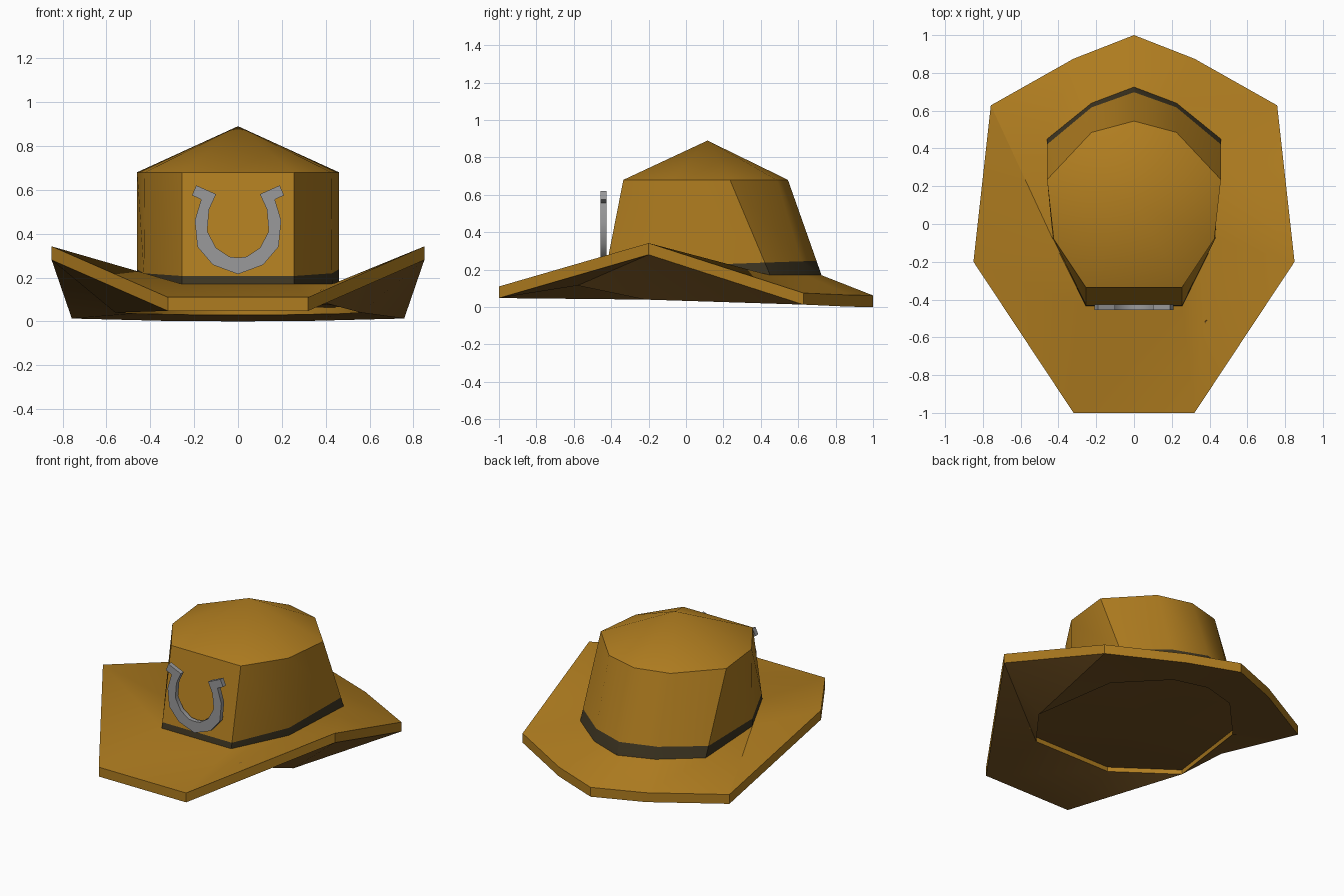
import bpy, bmesh, math

if "Cube" in bpy.data.objects:
    bpy.data.objects.remove(bpy.data.objects["Cube"])


def material(name, rgb):
    m = bpy.data.materials.new(name)
    m.diffuse_color = (*rgb, 1)
    m.use_nodes = True
    m.node_tree.nodes["Principled BSDF"].inputs["Base Color"].default_value = m.diffuse_color
    return m


tan = material("tan leather", (0.43, 0.203, 0.014))
dark = material("dark band", (0.048, 0.036, 0.016))
under = material("brown underside", (0.175, 0.085, 0.016))
steel = material("grey metal", (0.32, 0.32, 0.325))


def ring(half):
    """Nine-sided loop: back centre point, right side to the front, mirrored left side."""
    return half + [(-x, y, z) for x, y, z in reversed(half[1:])]


def bridge(bm, a, b, mat=0, split=None):
    """Join two loops with quads, or with triangles turning one way round."""
    n = len(a)
    for i in range(n):
        j = (i + 1) % n
        if split is None:
            faces = [(a[i], a[j], b[j], b[i])]
        elif split == 'forward':
            faces = [(a[i], a[j], b[i]), (a[j], b[j], b[i])]
        else:
            faces = [(a[i], a[j], b[j]), (a[i], b[j], b[i])]
        for f in faces:
            bm.faces.new(f).material_index = mat


def finish(bm, name, mats):
    bmesh.ops.recalc_face_normals(bm, faces=bm.faces)
    me = bpy.data.meshes.new(name)
    bm.to_mesh(me)
    bm.free()
    ob = bpy.data.objects.new(name, me)
    bpy.context.collection.objects.link(ob)
    for m in mats:
        me.materials.append(m)
    bpy.ops.object.select_all(action='DESELECT')
    ob.select_set(True)
    bpy.context.view_layer.objects.active = ob
    bpy.ops.object.shade_smooth_by_angle(angle=math.radians(35))
    return ob


# Key outlines
outer = ring([(0, 1, 0), (.32, .875, .002), (.758, .628, .013), (.85, -.2, .28), (.32, -1, .048)])
hole = ring([(0, .69, .03), (.22, .63, .03), (.48, .35, .035), (.56, -.22, .04), (.28, -.58, .115)])
base = ring([(0, .725, .17), (.225, .64, .17), (.46, .45, .17), (.43, -.08, .17), (.255, -.435, .17)])
top = ring([(0, .545, .68), (.225, .485, .68), (.46, .235, .68), (.425, -.08, .68), (.255, -.335, .68)])

# Brim: top surface, rim edge, underside and recessed inner panel
bm = bmesh.new()
loops = [
    base,
    [(x, y, z + .062) for x, y, z in outer],
    outer,
    hole,
    [(x, y, z + .03) for x, y, z in hole],
]
v = [[bm.verts.new(p) for p in l] for l in loops]
bridge(bm, v[1], v[0], split='forward')
bridge(bm, v[1], v[2])
bridge(bm, v[2], v[3], 1, split='backward')
bridge(bm, v[3], v[4])
centre = bm.verts.new((0, .1, .085))
for i in range(9):
    bm.faces.new((v[4][i], v[4][(i + 1) % 9], centre)).material_index = 1
finish(bm, "brim", [tan, under])

# Crown: band strip at the foot, sloped walls, low pointed top
bm = bmesh.new()
band_top = []
for b, t in zip(base, top):
    f = (.052 + .035 * b[1]) / .51
    band_top.append(tuple(p + (q - p) * f for p, q in zip(b, t)))
v = [[bm.verts.new(p) for p in l] for l in (base, band_top, top)]
bridge(bm, v[0], v[1], 1)
bridge(bm, v[1], v[2], 0)
apex = bm.verts.new((0, .115, .89))
for i in range(9):
    bm.faces.new((v[2][i], v[2][(i + 1) % 9], apex))
finish(bm, "crown", [tan, dark])

# Horseshoe badge: matching outer and inner half paths, mirrored and extruded
out_half = [(.19, .62), (.21, .575), (.168, .556), (.197, .46), (.185, .34), (.115, .258), (0, .215)]
in_half = [(.15, .602), (.10, .58), (.132, .51), (.14, .41), (.10, .335), (.04, .295), (0, .29)]


def mirrored(half):
    return half + [(-x, z) for x, z in reversed(half[:-1])]


bm = bmesh.new()
o = [bm.verts.new((x, -.456, z)) for x, z in mirrored(out_half)]
n = [bm.verts.new((x, -.456, z)) for x, z in mirrored(in_half)]
faces = [bm.faces.new((o[i], o[i + 1], n[i + 1], n[i])) for i in range(len(o) - 1)]
ext = bmesh.ops.extrude_face_region(bm, geom=faces, use_keep_orig=True)
for g in ext["geom"]:
    if isinstance(g, bmesh.types.BMVert):
        g.co.y += .03
finish(bm, "horseshoe", [steel])
